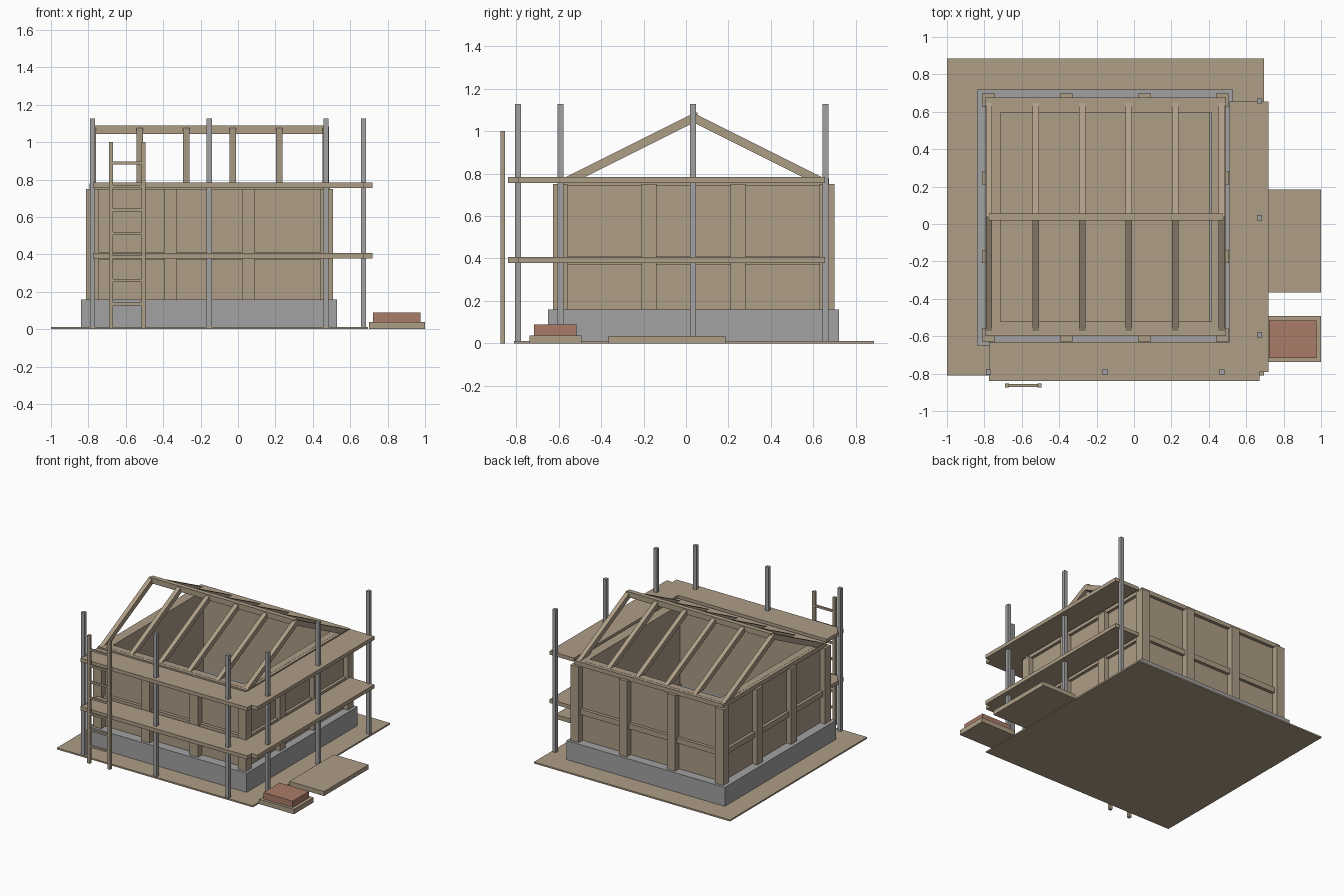
import bpy
import bmesh
from mathutils import Vector

cube = bpy.data.objects.get("Cube")
if cube:
    bpy.data.objects.remove(cube, do_unlink=True)


def material(name, rgb):
    m = bpy.data.materials.new(name)
    m.use_nodes = True
    m.diffuse_color = (*rgb, 1)
    m.node_tree.nodes["Principled BSDF"].inputs["Base Color"].default_value = (*rgb, 1)
    return m


WOOD = material("wood", (0.42, 0.34, 0.24))
GREY = material("grey", (0.36, 0.36, 0.37))
BRICK = material("brick_red", (0.40, 0.20, 0.14))


def finish(name, bm, mat):
    bmesh.ops.recalc_face_normals(bm, faces=bm.faces)
    mesh = bpy.data.meshes.new(name)
    bm.to_mesh(mesh)
    bm.free()
    mesh.materials.append(mat)
    ob = bpy.data.objects.new(name, mesh)
    bpy.context.collection.objects.link(ob)
    return ob


def box(name, x, y, z, mat):
    """Box from (low, high) ranges on each axis."""
    bm = bmesh.new()
    bmesh.ops.create_cube(bm, size=1)
    for v in bm.verts:
        v.co = Vector([(r[0] + r[1]) / 2 + c * (r[1] - r[0]) for r, c in zip((x, y, z), v.co)])
    return finish(name, bm, mat)


def around(c, w):
    return (c - w / 2, c + w / 2)


def frame(name, x, y, width, z, mat):
    """Closed rectangular ring with the given wall width."""
    bm = bmesh.new()
    loops = []
    for inset in (0, width):
        x0, x1, y0, y1 = x[0] + inset, x[1] - inset, y[0] + inset, y[1] - inset
        for h in z:
            loops.append([bm.verts.new((*p, h)) for p in ((x0, y0), (x1, y0), (x1, y1), (x0, y1))])
    out_low, out_top, in_low, in_top = loops
    for a, b in ((out_low, out_top), (out_top, in_top), (in_top, in_low), (in_low, out_low)):
        for i in range(4):
            j = (i + 1) % 4
            bm.faces.new((a[i], a[j], b[j], b[i]))
    return finish(name, bm, mat)


def prism(name, profile, x, mat):
    """Extrude a (y, z) profile along x."""
    bm = bmesh.new()
    face = bm.faces.new([bm.verts.new((x[0], *p)) for p in profile])
    ext = bmesh.ops.extrude_face_region(bm, geom=[face])["geom"]
    verts = [g for g in ext if isinstance(g, bmesh.types.BMVert)]
    bmesh.ops.translate(bm, verts=verts, vec=(x[1] - x[0], 0, 0))
    return finish(name, bm, mat)


# Ground and foundation
box("ground", (-1, 0.695), (-0.81, 0.885), (0, 0.012), WOOD)
frame("foundation", (-0.84, 0.53), (-0.65, 0.72), 0.125, (0.004, 0.16), GREY)

# Walls with rails and studs on the outside
WX, WY = (-0.77, 0.47), (-0.575, 0.65)
RX, RY = (-0.793, 0.493), (-0.6, 0.675)
frame("walls", WX, WY, 0.055, (0.16, 0.78), WOOD)
frame("middle_rail", RX, RY, 0.03, (0.37, 0.412), WOOD)
frame("top_plate", RX, RY, 0.03, (0.745, 0.779), WOOD)

STUD = 0.07
stud_x = [-0.777 + i * 0.417 for i in range(4)]
stud_y = [-0.593 + i * 0.419 for i in range(4)]
for i, sx in enumerate(stud_x):
    for j, sy in enumerate(stud_y):
        if i in (0, 3) or j in (0, 3):
            box("wall_stud", around(sx, STUD), around(sy, STUD), (0.16, 0.75), WOOD)

# Roof frame
RIDGE_Y, EAVE_Z = 0.037, 0.78
for i in range(6):
    rx = around(-0.775 + i * 0.249, 0.034)
    for side in (-1, 1):
        profile = [(RIDGE_Y, 1.085), (RIDGE_Y + side * 0.61, EAVE_Z),
                   (RIDGE_Y + side * 0.52, EAVE_Z), (RIDGE_Y, 1.04)]
        prism("rafter", profile, rx, WOOD)
box("ridge_beam", (-0.775, 0.475), around(RIDGE_Y, 0.036), (1.045, 1.088), WOOD)

# Scaffold decks and poles
for z in ((0.378, 0.407), (0.756, 0.785)):
    box("front_deck", (-0.775, 0.67), (-0.84, -0.63), z, WOOD)
    box("side_deck", (0.51, 0.72), (-0.79, 0.655), z, WOOD)
poles = [(px, -0.792) for px in (-0.778, -0.154, 0.47)]
poles += [(0.671, py) for py in (-0.592, 0.033, 0.657)]
for px, py in poles:
    box("scaffold_pole", around(px, 0.028), around(py, 0.028), (0.005, 1.127), GREY)

# Ladder
LADDER_Y = (-0.875, -0.853)
for lx in (-0.68, -0.505):
    box("ladder_rail", around(lx, 0.022), LADDER_Y, (0, 1.0), WOOD)
for i in range(7):
    box("ladder_rung", (-0.67, -0.515), (-0.872, -0.856), around(0.135 + i * 0.1255, 0.015), WOOD)

# Building materials beside the house
box("plank_stack", (0.7, 1), (-0.365, 0.185), (0, 0.035), WOOD)
box("pallet", (0.7, 1), (-0.738, -0.493), (0, 0.038), WOOD)
box("brick_stack", (0.722, 0.975), (-0.717, -0.517), (0.038, 0.088), BRICK)
